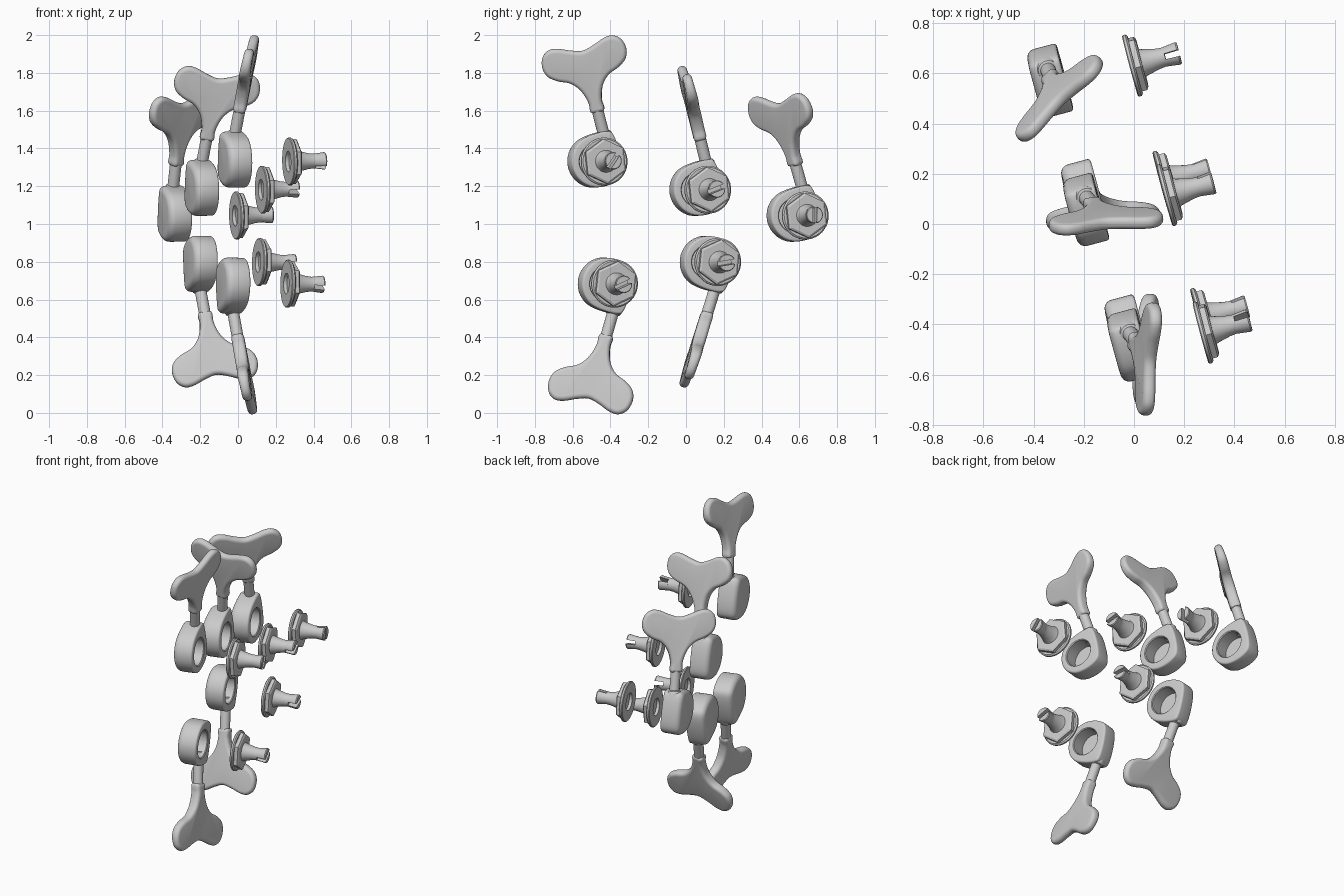
import bpy, bmesh
from math import sin, cos, pi, radians
from mathutils import Vector as V, Matrix

if "Cube" in bpy.data.objects:
    bpy.data.objects.remove(bpy.data.objects["Cube"])

AXIS = V((0.966, 0.258, 0.02)).normalized()    # gear / bushing axis
SHAFT = V((0.16, -0.25, 1)).normalized()       # key stem direction
SIDE = SHAFT.cross(AXIS).normalized()
UP = AXIS.cross(SIDE).normalized()


def frame(x, y, z):
    return Matrix((x, y, z)).transposed()


def loft(name, parts, place, angle=35):
    """Each part is a list of equal-length rings; both ends are capped."""
    bm = bmesh.new()
    for rings in parts:
        rows = [[bm.verts.new(place(p)) for p in r] for r in rings]
        n = len(rows[0])
        for a, b in zip(rows, rows[1:]):
            for i in range(n):
                bm.faces.new((a[i], a[(i + 1) % n], b[(i + 1) % n], b[i]))
        bm.faces.new(rows[0])
        bm.faces.new(rows[-1])
    bmesh.ops.recalc_face_normals(bm, faces=bm.faces)
    me = bpy.data.meshes.new(name)
    bm.to_mesh(me)
    bm.free()
    ob = bpy.data.objects.new(name, me)
    bpy.context.collection.objects.link(ob)
    bpy.ops.object.select_all(action='DESELECT')
    ob.select_set(True)
    bpy.context.view_layer.objects.active = ob
    bpy.ops.object.shade_smooth_by_angle(angle=radians(angle))
    return ob


def smooth(pts, k=5):
    """Closed Catmull-Rom curve through 2D points."""
    n, out = len(pts), []
    for i in range(n):
        a, b, c, d = (V(pts[(i + j) % n]) for j in (-1, 0, 1, 2))
        for s in range(k):
            t = s / k
            out.append(0.5 * (2 * b + (c - a) * t + (2 * a - 5 * b + 4 * c - d) * t * t
                              + (3 * b - a - 3 * c + d) * t ** 3))
    return out


def inset(pts, dist):
    """Move an outline inwards."""
    out = []
    for i, p in enumerate(pts):
        t = (pts[(i + 1) % len(pts)] - pts[i - 1]).normalized()
        out.append(p + V((-t.y, t.x)) * dist)
    return out


def circle(x, r, n=36, start=0.0):
    return [V((x, r * cos(start + 2 * pi * i / n), r * sin(start + 2 * pi * i / n)))
            for i in range(n)]


# key paddle outline, right half as (half width, distance along stem)
half = [(0.033, 0.25), (0.036, 0.30), (0.046, 0.345), (0.067, 0.39), (0.107, 0.43),
        (0.165, 0.455), (0.212, 0.49), (0.229, 0.54), (0.215, 0.595), (0.175, 0.625),
        (0.125, 0.622), (0.06, 0.597)]
PADDLE = smooth(half + [(0, 0.582)] + [(-x, y) for x, y in reversed(half)])

# housing outline: round on one side, squarish worm tube on the other
HOUSE = smooth([(0.08, 0.138), (-0.01, 0.14)]
               + [(-0.01 + 0.14 * cos(radians(t)), 0.14 * sin(radians(t)))
                  for t in (120, 150, 180, 210, 240)]
               + [(-0.01, -0.14), (0.06, -0.133), (0.105, -0.10), (0.122, 0), (0.115, 0.11)])


def housing(name, place):
    rings = []
    for i in range(6):                                  # rounded back
        t = i / 5 * pi / 2
        rings.append([V((-0.03 - 0.035 * cos(t), *p))
                      for p in inset(HOUSE, 0.035 * (1 - sin(t)))])
    for i in range(4):                                  # small front rounding
        t = i / 3 * pi / 2
        rings.append([V((0.05 + 0.012 * sin(t), *p)) for p in inset(HOUSE, 0.012 * (1 - cos(t)))])
    for x, r in ((0.062, 0.092), (0.057, 0.087), (-0.03, 0.087)):   # round socket
        ring = []
        for p in HOUSE:
            q = (p - V((-0.02, 0))).normalized() * r
            ring.append(V((x, q.x - 0.02, q.y)))
        rings.append(ring)
    loft(name, [rings], place)


def paddle(name, place):
    rings = []
    edge = 0.022
    for sgn in (-1, 1):
        steps = range(6) if sgn < 0 else range(5, -1, -1)
        for i in steps:
            t = (5 - i) / 5 * pi / 2
            ring = []
            for p, q in zip(PADDLE, inset(PADDLE, edge * (1 - cos(t)))):
                k = min(max((p.y - 0.38) / 0.2, 0), 1)
                thick = 0.034 - 0.009 * k
                ring.append(V((q.x, sgn * (thick - edge + edge * sin(t)), q.y)))
            rings.append(ring)
    loft(name, [rings], place)


def stem(name, place):
    prof = ((0.06, 0.045), (0.125, 0.045), (0.134, 0.040), (0.138, 0.031), (0.27, 0.031))
    loft(name, [[[V((p.y, p.z, s)) for p in circle(0, r, 24)] for s, r in prof]], place)


def bushing(name, place, slot):
    # flanged washer with hollow back
    washer = [circle(x, r) for x, r in ((0.045, 0.055), (0.0, 0.055), (0.0, 0.123), (0.004, 0.127),
                                        (0.014, 0.127), (0.021, 0.119), (0.021, 0.06))]
    # hex nut with chamfered front
    nut = [circle(x, r, 6, radians(20)) for x, r in
           ((0.018, 0.06), (0.018, 0.120), (0.043, 0.120), (0.050, 0.108), (0.050, 0.05))]
    # flared post
    post = [circle(x, r, 28) for x, r in ((0.047, 0.060), (0.06, 0.054), (0.085, 0.048),
                                          (0.11, 0.042), (0.135, 0.039), (0.145, 0.039))]
    # two prongs either side of the slot
    prongs = []
    for turn in (0, pi):
        rings = []
        for x, r, gap in ((0.14, 0.039, 0.009), (0.165, 0.042, 0.010),
                          (0.197, 0.046, 0.012), (0.203, 0.042, 0.012)):
            ring = []
            for i in range(15):
                t = 0.29 + (pi - 0.58) * i / 14
                y, z = r * cos(t), max(r * sin(t), gap)
                a = slot + turn
                ring.append(V((x, y * cos(a) - z * sin(a), y * sin(a) + z * cos(a))))
            rings.append(ring)
        prongs.append(rings)
    loft(name, [washer, nut, post] + prongs, place, 28)


# centre, mirrored downwards, paddle width direction, bushing distance, slot angle, paddle drift
KEYS = [((-0.02, -0.475, 1.335), 1, (0.05, 1, 0), 0.286, 40, (0.015, -0.003, 0.003)),
        ((-0.195, 0.065, 1.185), 1, (1, 0.05, 0), 0.318, 5, (0.018, 0.003, 0.005)),
        ((-0.338, 0.580, 1.048), 1, (1, 1, 0), 0.324, 72, (-0.022, -0.018, 0.01)),
        ((-0.203, 0.120, 0.795), -1, (1, 0.05, 0), 0.310, -25, (0.015, -0.033, -0.012)),
        ((-0.030, -0.420, 0.680), -1, (0.05, 1, 0), 0.286, -40, (0.015, -0.022, -0.022))]

for i, (centre, flip, wide, dist, slot, drift) in enumerate(KEYS, 1):
    o = V(centre)
    mirror = Matrix.Diagonal((1, 1, flip))
    body = mirror @ frame(AXIS, SIDE, UP)
    w = V(wide)
    w = (w - SHAFT * w.dot(SHAFT)).normalized()
    blade = mirror @ frame(w, SHAFT.cross(w), SHAFT)
    root = o + body @ V((0, 0.075, 0))
    nut_at = o + body @ V((dist, -0.037, 0))

    def key(p):
        return root + blade @ p + V(drift) * (p.z / 0.5)

    housing(f"gear_housing_{i}", lambda p: o + body @ p)
    stem(f"key_stem_{i}", key)
    paddle(f"key_paddle_{i}", key)
    bushing(f"bushing_{i}", lambda p: nut_at + body @ p, radians(slot))
